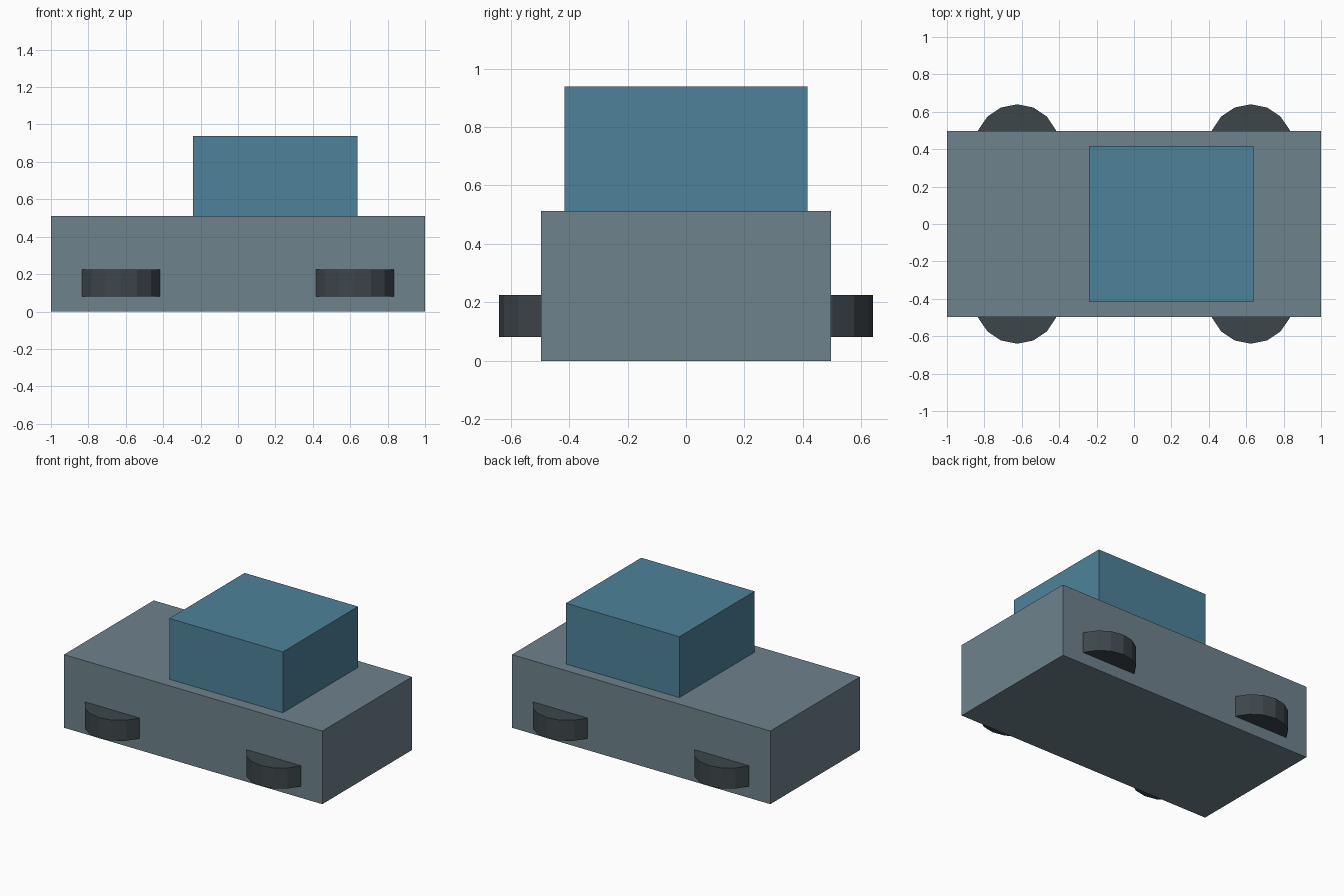
import bpy

if "Cube" in bpy.data.objects:
    bpy.data.objects.remove(bpy.data.objects["Cube"])


def material(name, rgb):
    mat = bpy.data.materials.new(name)
    mat.diffuse_color = (*rgb, 1)
    mat.use_nodes = True
    mat.node_tree.nodes["Principled BSDF"].inputs["Base Color"].default_value = mat.diffuse_color
    return mat


def finish(obj, name, mat):
    obj.name = name
    bpy.ops.object.transform_apply(location=False, rotation=False, scale=True)
    obj.data.materials.append(mat)


def box(name, low, high, mat):
    centre = [(a + b) / 2 for a, b in zip(low, high)]
    bpy.ops.mesh.primitive_cube_add(size=1, location=centre)
    obj = bpy.context.object
    obj.scale = [b - a for a, b in zip(low, high)]
    finish(obj, name, mat)


grey = material("body_grey", (0.156, 0.223, 0.262))
blue = material("cabin_blue", (0.076, 0.223, 0.323))
dark = material("wheel_dark", (0.048, 0.061, 0.07))

# Body and cabin
box("body", (-1, -0.496, 0), (1, 0.496, 0.512), grey)
box("cabin", (-0.24, -0.416, 0.512), (0.638, 0.416, 0.938), blue)

# Wheels: upright 16-sided discs lying flat, half sunk into the body sides
for x, end in ((-0.625, "left"), (0.625, "right")):
    for y, side in ((-0.415, "front"), (0.415, "back")):
        bpy.ops.mesh.primitive_cylinder_add(
            vertices=16, radius=0.225, depth=0.144, location=(x, y, 0.153))
        finish(bpy.context.object, f"{side}_{end}_wheel", dark)
